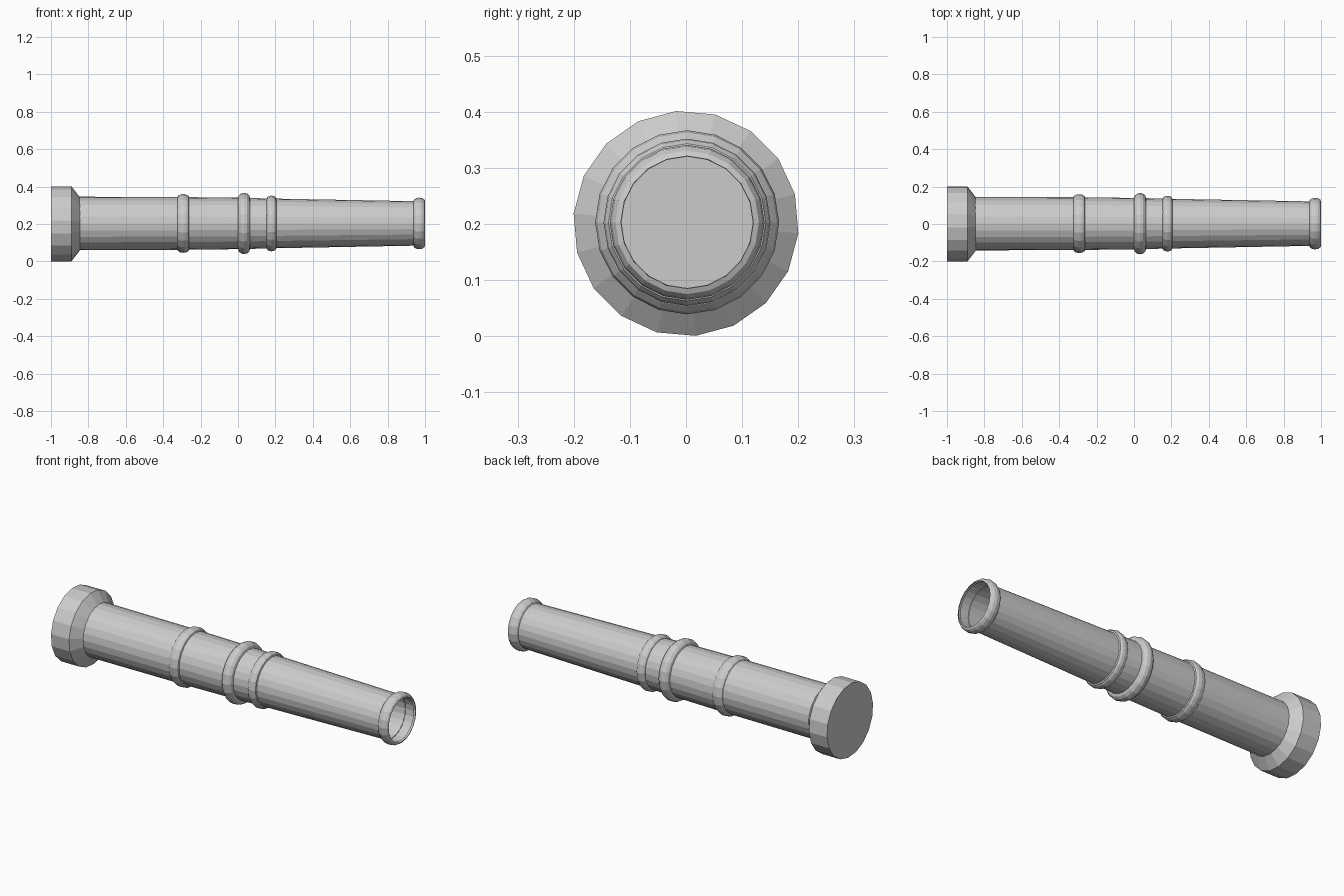
import bpy, bmesh
from math import sin, cos, pi, radians

if "Cube" in bpy.data.objects:
    bpy.data.objects.remove(bpy.data.objects["Cube"])

AXIS_Y, AXIS_Z = 0.002, 0.203


def lathe(name, profile, sides, cy=AXIS_Y, cz=AXIS_Z, phase=0.0, cap_start=False):
    """Spin (x, radius) points around the long x axis."""
    bm = bmesh.new()
    rings = []
    for x, r in profile:
        rings.append([bm.verts.new((x, cy + r * cos(phase + 2 * pi * i / sides),
                                    cz + r * sin(phase + 2 * pi * i / sides)))
                      for i in range(sides)])
    for a, b in zip(rings, rings[1:]):
        for i in range(sides):
            j = (i + 1) % sides
            bm.faces.new((a[i], a[j], b[j], b[i]))
    if cap_start:
        bm.faces.new(rings[0][::-1])
    bmesh.ops.recalc_face_normals(bm, faces=bm.faces)
    # outward normals on open shells
    ref = sum((f.normal.y * (f.calc_center_median().y - cy) +
               f.normal.z * (f.calc_center_median().z - cz)) for f in bm.faces)
    if ref < 0:
        bmesh.ops.reverse_faces(bm, faces=bm.faces)
    mesh = bpy.data.meshes.new(name)
    bm.to_mesh(mesh)
    bm.free()
    obj = bpy.data.objects.new(name, mesh)
    bpy.context.collection.objects.link(obj)
    return obj


def band(name, x0, x1, r0, r1, r_out, steps=6):
    """Raised half-round band wrapped on the barrel."""
    mid, half = (x0 + x1) / 2, (x1 - x0) / 2
    profile = []
    for k in range(steps + 1):
        t = k / steps
        base = r0 + (r1 - r0) * t
        profile.append((mid - half * cos(pi * t),
                        base + (r_out - base) * sin(pi * t)))
    return lathe(name, profile, 20)


# Breech collar: closed disc, straight wall, bevel down to the barrel
lathe("breech_collar", [(-1.0, 0.201), (-0.89, 0.201), (-0.845, 0.142)],
      18, cy=0.0, cz=0.201, phase=radians(-5), cap_start=True)

# Open hollow barrel, tapering towards the muzzle
lathe("barrel", [(-0.85, 0.143), (-0.29, 0.141), (0.03, 0.137),
                 (0.18, 0.133), (0.99, 0.118)], 24)

# Bands along the barrel and around the muzzle
for name, *dims in (
        ("rear_band", -0.325, -0.26, 0.139, 0.138, 0.157),
        ("middle_band", 0.0, 0.065, 0.136, 0.135, 0.164),
        ("front_band", 0.153, 0.206, 0.133, 0.131, 0.149),
        ("muzzle_band", 0.937, 1.0, 0.117, 0.118, 0.138)):
    band(name, *dims)
